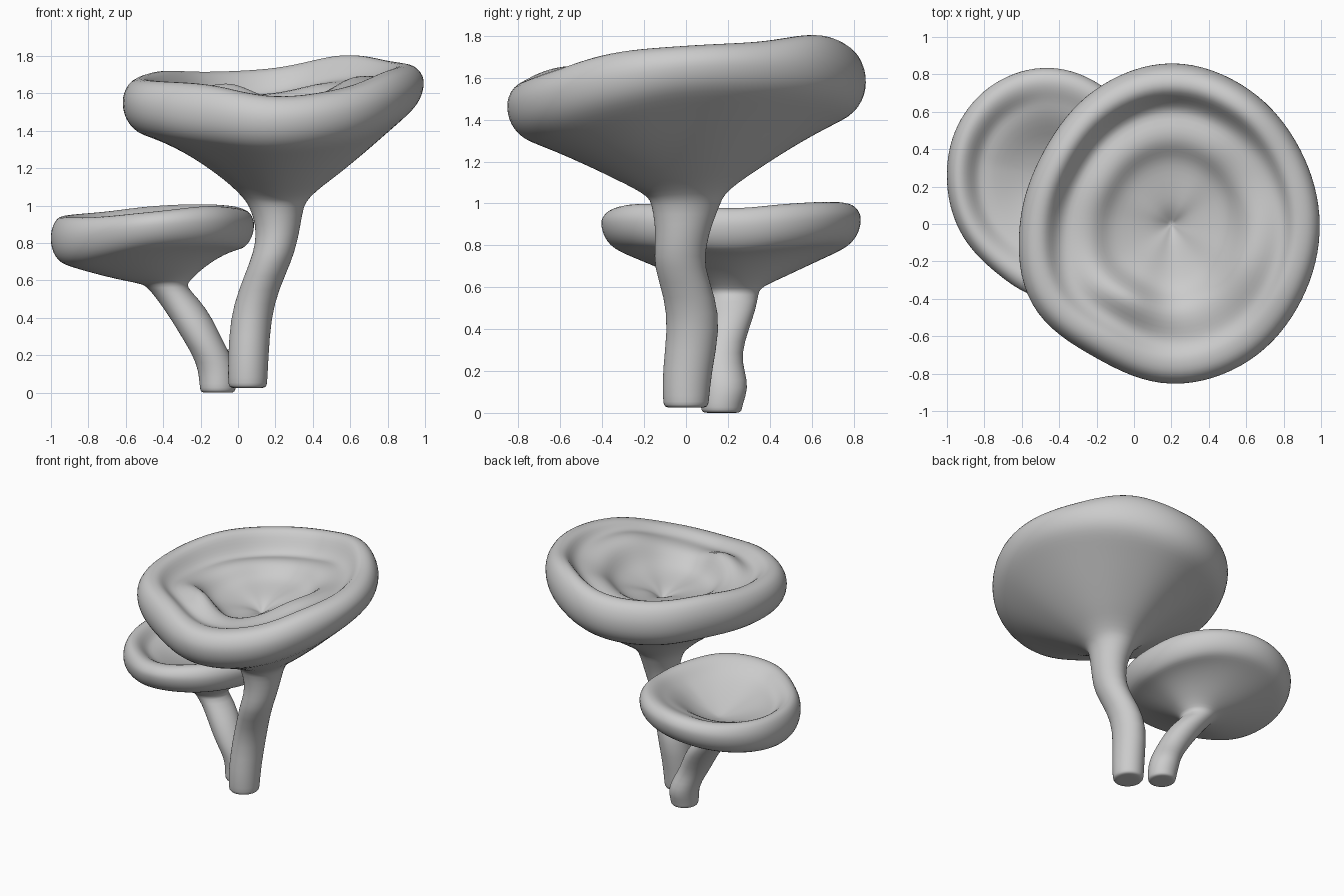
import bpy, bmesh, math

if "Cube" in bpy.data.objects:
    bpy.data.objects.remove(bpy.data.objects["Cube"])

SEG = 48


def around(vals, a):
    """Smooth periodic interpolation of values spaced evenly round the cap."""
    n = len(vals)
    u = (a / (2 * math.pi)) * n
    i = int(math.floor(u))
    t = u - i
    p0, p1, p2, p3 = (vals[(i + k) % n] for k in (-1, 0, 1, 2))
    return 0.5 * (2 * p1 + (p2 - p0) * t + (2 * p0 - 5 * p1 + 4 * p2 - p3) * t * t
                  + (3 * p1 - p0 - 3 * p2 + p3) * t ** 3)


def lerp(a, b, t):
    return a + (b - a) * t


def lump(a, k, degrees, mid, width, amount, narrow):
    """Raise or sink the hollow round one direction and distance from the centre."""
    return amount * max(0, math.cos(a - math.radians(degrees))) ** narrow * math.exp(-((k - mid) / width) ** 2)


def mushroom(name, stem, centre, radius, rim_z, top_z, pit_z, drop, sag, lumps, floor):
    rings = []
    angles = [2 * math.pi * i / SEG for i in range(SEG)]

    # stem: rounded foot, then horizontal ellipses along the path
    x, y, z, rx, ry = stem[0]
    for k, dz in ((0.5, 0), (0.86, 0), (0.97, 0.012)):
        rings.append([(x + rx * k * math.cos(a), y + ry * k * math.sin(a), z + dz) for a in angles])
    for j, (x, y, z, rx, ry) in enumerate(stem):
        z += 0.04 if j == 0 else 0
        rings.append([(x + rx * math.cos(a), y + ry * math.sin(a), z) for a in angles])
    sx, sy, sz, srx, sry = stem[-1]
    sr = (srx + sry) / 2

    # flaring underside
    for t, f in ((0.04, 0.10), (0.15, 0.24), (0.28, 0.37), (0.42, 0.51), (0.58, 0.66), (0.75, 0.81), (0.9, 0.93)):
        ring = []
        cx, cy = lerp(sx, centre[0], t), lerp(sy, centre[1], t)
        for a in angles:
            r = lerp(sr, around(radius, a) * 0.9, t)
            g = f + sag * math.cos(a) * 4 * t * (1 - t)
            ring.append((cx + r * math.cos(a), cy + r * math.sin(a),
                         lerp(sz, around(rim_z, a) - drop, g)))
        rings.append(ring)

    # rolled rim
    for k, low, up in ((0.91, 0.95, 0), (0.965, 0.62, 0), (0.995, 0.25, 0), (1.005, 0, 0.12),
                       (1.0, 0, 0.45), (0.965, 0, 0.8), (0.92, 0, 0.96), (0.865, 0, 1.0)):
        ring = []
        for a in angles:
            r, zo = around(radius, a) * k, around(rim_z, a)
            ring.append((centre[0] + r * math.cos(a), centre[1] + r * math.sin(a),
                         lerp(zo - drop * low, around(top_z, a), up)))
        rings.append(ring)

    # hollow inside, with folds and swellings
    for k, f in floor:
        ring = []
        for a in angles:
            g = f + sum(lump(a, k, *p) for p in lumps)
            r = around(radius, a) * k
            ring.append((centre[0] + r * math.cos(a), centre[1] + r * math.sin(a),
                         lerp(pit_z, around(top_z, a), g)))
        rings.append(ring)

    bm = bmesh.new()
    rows = [[bm.verts.new(p) for p in ring] for ring in rings]
    for lo, hi in zip(rows, rows[1:]):
        for i in range(SEG):
            j = (i + 1) % SEG
            bm.faces.new((lo[i], lo[j], hi[j], hi[i]))
    bm.faces.new(rows[0][::-1])
    tip = bm.verts.new((centre[0], centre[1], pit_z))
    for i in range(SEG):
        bm.faces.new((rows[-1][i], rows[-1][(i + 1) % SEG], tip))
    for f in bm.faces:
        f.smooth = True
    mesh = bpy.data.meshes.new(name)
    bm.to_mesh(mesh)
    bm.free()
    ob = bpy.data.objects.new(name, mesh)
    bpy.context.collection.objects.link(ob)
    sub = ob.modifiers.new("smooth", 'SUBSURF')
    sub.levels = sub.render_levels = 1


# values round each cap run every 30 degrees, anticlockwise from +x
mushroom(
    "large_mushroom",
    stem=[(0.052, 0.0, 0.025, 0.105, 0.11), (0.055, 0.005, 0.2, 0.108, 0.118),
          (0.068, 0.038, 0.4, 0.109, 0.125), (0.11, 0.02, 0.55, 0.107, 0.122),
          (0.175, -0.035, 0.7, 0.11, 0.12), (0.205, -0.025, 0.8, 0.11, 0.122),
          (0.215, -0.012, 0.9, 0.12, 0.135), (0.205, 0.0, 1.0, 0.145, 0.165)],
    centre=(0.2, 0.0),
    radius=[0.793, 0.795, 0.83, 0.86, 0.825, 0.785, 0.81, 0.86, 0.82, 0.855, 0.84, 0.805],
    rim_z=[1.64, 1.64, 1.61, 1.55, 1.53, 1.54, 1.53, 1.51, 1.47, 1.44, 1.48, 1.57],
    top_z=[1.755, 1.775, 1.81, 1.74, 1.72, 1.725, 1.69, 1.67, 1.65, 1.585, 1.63, 1.72],
    pit_z=1.40, drop=0.14, sag=-0.08,
    lumps=[(125, 0.7, 0.08, -0.2, 1), (320, 0.56, 0.17, 0.28, 1.5), (240, 0.56, 0.1, 0.45, 6)],
    floor=((0.82, 0.96), (0.78, 0.84), (0.74, 0.76), (0.69, 0.71), (0.62, 0.66), (0.54, 0.6),
           (0.48, 0.52), (0.43, 0.41), (0.37, 0.33), (0.28, 0.28), (0.18, 0.23),
           (0.1, 0.17), (0.04, 0.07)))

mushroom(
    "small_mushroom",
    stem=[(-0.108, 0.17, 0.0, 0.097, 0.1), (-0.11, 0.187, 0.12, 0.102, 0.112),
          (-0.14, 0.175, 0.2, 0.102, 0.105), (-0.187, 0.165, 0.28, 0.103, 0.098),
          (-0.25, 0.19, 0.4, 0.112, 0.11), (-0.32, 0.22, 0.5, 0.112, 0.115),
          (-0.385, 0.225, 0.57, 0.105, 0.12)],
    centre=(-0.45, 0.24),
    radius=[0.535, 0.545, 0.57, 0.595, 0.59, 0.57, 0.55, 0.555, 0.575, 0.645, 0.625, 0.56],
    rim_z=[0.88, 0.9, 0.92, 0.91, 0.87, 0.83, 0.8, 0.8, 0.84, 0.89, 0.9, 0.89],
    top_z=[0.98, 1.0, 1.01, 1.0, 0.97, 0.955, 0.945, 0.94, 0.945, 0.97, 1.0, 0.99],
    pit_z=0.77, drop=0.11, sag=0.12,
    lumps=[(185, 0.7, 0.08, -0.2, 1), (75, 0.56, 0.17, 0.2, 1)],
    floor=((0.8, 0.93), (0.74, 0.82), (0.68, 0.7), (0.6, 0.57), (0.48, 0.42),
           (0.34, 0.27), (0.2, 0.14), (0.08, 0.04)))
